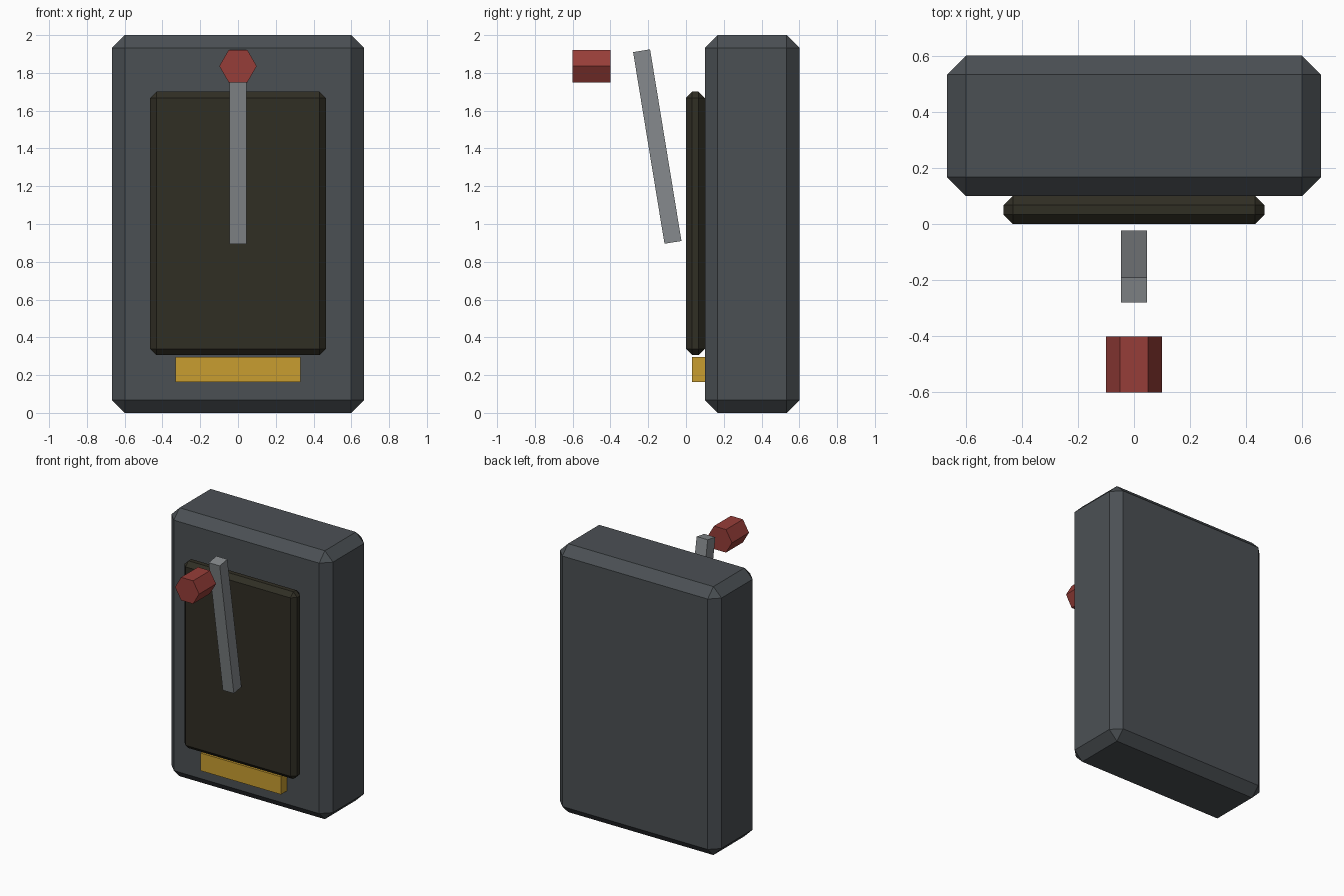
import bpy, math

if "Cube" in bpy.data.objects:
    bpy.data.objects.remove(bpy.data.objects["Cube"])


def material(name, rgb):
    """Flat material from 0-255 sRGB, stored as linear."""
    lin = [((c / 255 + 0.055) / 1.055) ** 2.4 for c in rgb]
    m = bpy.data.materials.new(name)
    m.diffuse_color = (*lin, 1)
    m.use_nodes = True
    m.node_tree.nodes["Principled BSDF"].inputs["Base Color"].default_value = m.diffuse_color
    return m


def box(name, centre, size, mat, chamfer=0, tilt=0):
    bpy.ops.mesh.primitive_cube_add(size=1, location=centre)
    ob = bpy.context.object
    ob.name = name
    ob.scale = size
    bpy.ops.object.transform_apply(location=False, rotation=False, scale=True)
    ob.rotation_euler.x = tilt
    ob.data.materials.append(mat)
    if chamfer:
        bev = ob.modifiers.new("chamfer", 'BEVEL')
        bev.width = chamfer
        bev.segments = 1
    return ob


steel = material("dark slate", (75, 80, 84))
panel = material("near black olive", (48, 46, 36))
brass = material("brass yellow", (200, 157, 48))
metal = material("light grey metal", (134, 138, 141))
red = material("dull red", (150, 61, 56))

# Wall box and raised front panel
box("switch_body", (0, 0.35, 1.0), (1.332, 0.5, 2.0), steel, 0.067)
box("front_panel", (0, 0.05, 1.003), (0.93, 0.1, 1.395), panel, 0.033)

# Label plate under the panel
box("label_plate", (0, 0.067, 0.23), (0.664, 0.07, 0.132), brass)

# Tilted lever
box("lever", (0, -0.152, 1.41), (0.091, 0.091, 1.028), metal, tilt=math.radians(9.3))

# Six-sided handle, pointing forward
bpy.ops.mesh.primitive_cylinder_add(vertices=6, radius=0.099, depth=0.2,
                                    location=(0, -0.5, 1.836))
knob = bpy.context.object
knob.name = "lever_knob"
knob.rotation_euler = (math.radians(90), math.radians(30), 0)
knob.data.materials.append(red)
